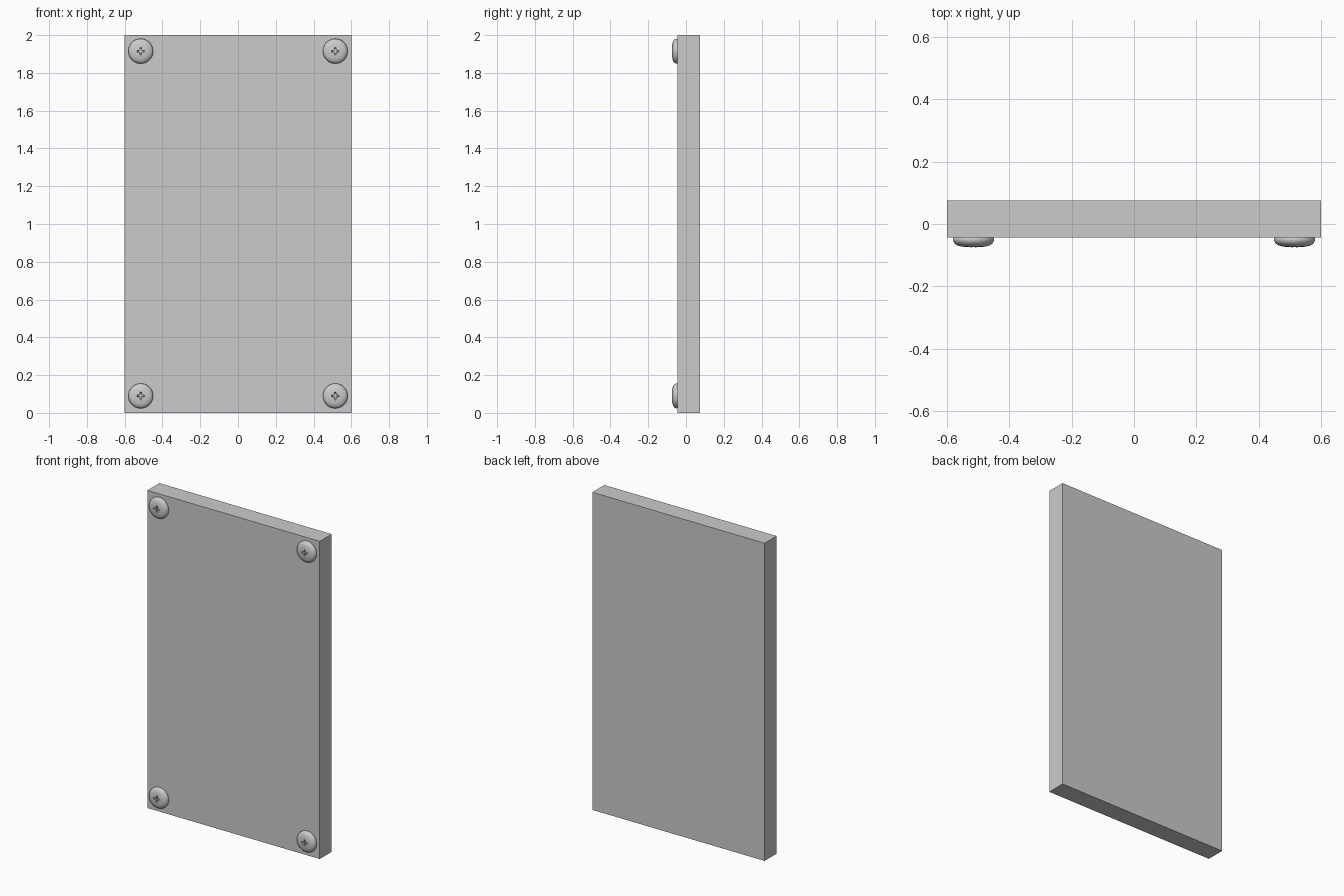
import bpy, bmesh, math
from mathutils import Vector

if "Cube" in bpy.data.objects:
    bpy.data.objects.remove(bpy.data.objects["Cube"])

FRONT, BACK = -0.044, 0.075


def make_object(name, bm):
    bmesh.ops.recalc_face_normals(bm, faces=bm.faces)
    mesh = bpy.data.meshes.new(name)
    bm.to_mesh(mesh)
    bm.free()
    ob = bpy.data.objects.new(name, mesh)
    bpy.context.collection.objects.link(ob)
    return ob


# Flat rectangular panel
bm = bmesh.new()
bmesh.ops.create_cube(bm, size=1)
for v in bm.verts:
    v.co = (v.co.x * 1.2, v.co.y * (BACK - FRONT) + (FRONT + BACK) / 2, v.co.z * 2 + 1)
make_object("panel", bm)

# Domed screw head: profile (radius, height) spun around y
profile = [(0.0, 0.0), (0.064, 0.0), (0.066, 0.005), (0.065, 0.011), (0.061, 0.018),
           (0.053, 0.024), (0.040, 0.028), (0.025, 0.030), (0.0, 0.031)]
bm = bmesh.new()
verts = [bm.verts.new((r, -h, 0)) for r, h in profile]
edges = [bm.edges.new(pair) for pair in zip(verts, verts[1:])]
bmesh.ops.spin(bm, geom=verts + edges, cent=(0, 0, 0), axis=(0, 1, 0),
               angle=math.tau, steps=48)
bmesh.ops.remove_doubles(bm, verts=bm.verts, dist=1e-5)
screw = make_object("screw_top_left", bm)

# Tapered cross cutter for the driver recess
bm = bmesh.new()


def cross_ring(length, width, y):
    ring = []
    for k in range(4):
        c, s = math.cos(k * math.pi / 2), math.sin(k * math.pi / 2)
        for a, b in ((length, -width), (length, width), (width, width)):
            ring.append(bm.verts.new((a * c - b * s, y, a * s + b * c)))
    return ring


outer = cross_ring(0.025, 0.0055, -0.04)
inner = cross_ring(0.013, 0.0035, -0.014)
bm.faces.new(outer)
bm.faces.new(inner)
for i in range(12):
    j = (i + 1) % 12
    bm.faces.new((outer[i], outer[j], inner[j], inner[i]))
cutter = make_object("recess_cutter", bm)
cutter.hide_render = True

cut = screw.modifiers.new("recess", "BOOLEAN")
cut.operation = "DIFFERENCE"
cut.solver = "EXACT"
cut.object = cutter
bpy.context.view_layer.objects.active = screw
screw.select_set(True)
bpy.ops.object.modifier_apply(modifier=cut.name)
bpy.ops.object.shade_smooth_by_angle(angle=math.radians(35))
bpy.data.objects.remove(cutter)

# One screw in each corner
screw.location = (-0.515, FRONT, 1.915)
for name, x, z in (("screw_top_right", 0.515, 1.915),
                   ("screw_bottom_left", -0.515, 0.09),
                   ("screw_bottom_right", 0.515, 0.09)):
    copy = screw.copy()
    copy.name = name
    copy.location = Vector((x, FRONT, z))
    bpy.context.collection.objects.link(copy)
